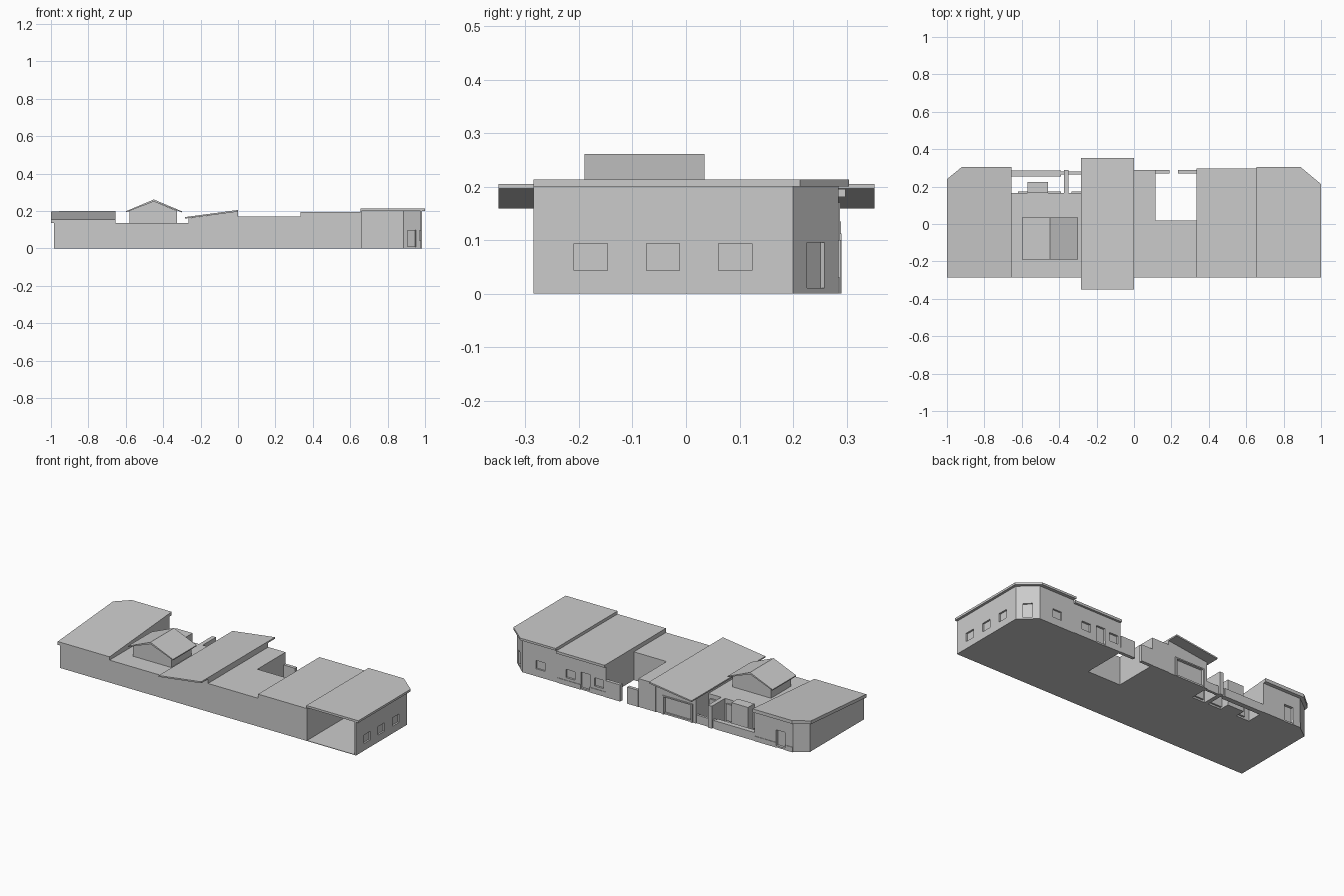
import bpy, bmesh, math
from mathutils import Vector, Matrix

if "Cube" in bpy.data.objects:
    bpy.data.objects.remove(bpy.data.objects["Cube"])

grey = bpy.data.materials.new("plain grey")
grey.diffuse_color = (0.6, 0.6, 0.6, 1)
grey.use_nodes = True
grey.node_tree.nodes["Principled BSDF"].inputs["Base Color"].default_value = grey.diffuse_color


def finish(name, bm):
    bmesh.ops.recalc_face_normals(bm, faces=bm.faces)
    mesh = bpy.data.meshes.new(name)
    bm.to_mesh(mesh)
    bm.free()
    ob = bpy.data.objects.new(name, mesh)
    bpy.context.collection.objects.link(ob)
    mesh.materials.append(grey)
    return ob


def level(z):
    return z if callable(z) else (lambda x, y: z)


def prism(name, outline, z0, z1):
    """Plan outline raised between two heights or sloping planes."""
    bm = bmesh.new()
    low = [bm.verts.new((x, y, level(z0)(x, y))) for x, y in outline]
    high = [bm.verts.new((x, y, level(z1)(x, y))) for x, y in outline]
    bm.faces.new(low)
    bm.faces.new(high)
    n = len(outline)
    for i in range(n):
        j = (i + 1) % n
        bm.faces.new((low[i], low[j], high[j], high[i]))
    return finish(name, bm)


def box(name, x0, x1, y0, y1, z0, z1):
    return prism(name, [(x0, y0), (x1, y0), (x1, y1), (x0, y1)], z0, z1)


def gable(name, profile, y0, y1):
    """Section in x and z, extruded along y."""
    bm = bmesh.new()
    a = [bm.verts.new((x, y0, z)) for x, z in profile]
    b = [bm.verts.new((x, y1, z)) for x, z in profile]
    bm.faces.new(a)
    bm.faces.new(b)
    for i in range(len(a)):
        j = (i + 1) % len(a)
        bm.faces.new((a[i], a[j], b[j], b[i]))
    return finish(name, bm)


def cut(target, cutters):
    for c in cutters:
        m = target.modifiers.new("opening", 'BOOLEAN')
        m.operation = 'DIFFERENCE'
        m.solver = 'EXACT'
        m.object = c
        c.hide_render = True
        c.hide_viewport = True


def wall(name, p, q, height, openings, thick=0.01):
    """Thin wall from p to q, its outside on the left, with recessed panes."""
    p, q = Vector((*p, 0)), Vector((*q, 0))
    d = (q - p).normalized()
    n = Vector((-d.y, d.x, 0))

    def part(label, s0, s1, t0, t1, z0, z1):
        pts = [p + d * s + n * t for s, t in ((s0, t0), (s1, t0), (s1, t1), (s0, t1))]
        return prism(label, [(v.x, v.y) for v in pts], z0, z1)

    body = part(name, 0, (q - p).length, -thick, 0, 0, height)
    for s, w, z0, z1 in openings:
        cut(body, [part(name + "_cutter", s - w / 2, s + w / 2, -0.03, 0.02, z0, z1)])
        part(name + "_pane", s - w / 2 - .002, s + w / 2 + .002, -0.017, -thick, z0 - .002, z1 + .002)


# West wing with a cut corner and a roof rising to the back
slope = lambda x, y: 0.135 + 0.077 * (y + 0.285)
west = prism("west_wing", [(-.985, -.285), (-.655, -.285), (-.655, .285),
                           (-.91, .285), (-.985, .23)], 0, slope)
cut(west, [box("west_door_cutter", -.86, -.80, .27, .32, .01, .105)])
prism("west_roof", [(-1, -.285), (-.655, -.285), (-.655, .305), (-.92, .305), (-1, .24)],
      slope, lambda x, y: slope(x, y) + 0.02)

# Low hall with a gabled roof lantern
box("low_hall", -.655, -.265, -.285, .165, 0, .135)
gable("lantern_wall", [(-.58, .13), (-.325, .13), (-.325, .2), (-.45, .25), (-.58, .2)], -.17, .02)
gable("lantern_roof", [(-.6, .192), (-.45, .25), (-.3, .192), (-.3, .198), (-.45, .261),
                       (-.6, .198)], -.19, .035)

# Back entrance of the low hall
box("entrance_box", -.57, -.46, .165, .225, 0, .155)
box("pillar_wall", -.375, -.35, .165, .29, 0, .135)
for i, (x0, x1) in enumerate(((-.62, -.57), (-.46, -.39), (-.335, -.28))):
    box(f"entrance_frame_{i}", x0, x1, .165, .175, .01, .11)
box("yard_wall_long", -.655, -.39, .255, .285, 0, .05)
box("yard_wall_short", -.39, -.265, .265, .28, 0, .05)

# Middle hall with its tilted, overhanging roof
hall = gable("middle_hall", [(-.265, 0), (0, 0), (0, .196), (-.265, .161)], -.285, .285)
cut(hall, [box("wide_door_cutter", -.235, -.055, .275, .32, .01, .105)])
gable("middle_roof", [(-.283, .159), (0, .196), (0, .205), (-.283, .167)], -.35, .352)
for i, (x0, x1, z0) in enumerate(((-.245, -.235, 0), (-.055, -.045, 0), (-.245, -.045, .105))):
    box(f"wide_door_frame_{i}", x0, x1, .285, .291, z0, .112)

# Connecting block wrapped round an open court
prism("court_block", [(0, -.285), (.333, -.285), (.333, .02), (.115, .02),
                      (.115, .288), (0, .288)], 0, .17)
for i, (x0, x1) in enumerate(((.115, .19), (.235, .333))):
    box(f"court_wall_{i}", x0, x1, .27, .29, 0, .1)

# Inner east block with back windows and a door
inner = box("inner_east_block", .333, .655, -.285, .285, 0, .18)
cut(inner, [box("inner_cutter", x - .03, x + .03, .273, .32, z0, z1)
            for x, z0, z1 in ((.38, .045, .095), (.47, .01, .105), (.57, .045, .095))])
box("inner_east_roof", .333, .655, -.285, .298, .18, .195)

# Outer east wing: open front, thin walls, cut corner
wall("east_partition", (.655, -.285), (.655, .285), .2, [], .004)
wall("east_back_wall", (.655, .285), (.89, .285), .2, [(.115, .06, .045, .095)])
wall("east_corner_wall", (.89, .285), (.985, .2), .2, [(.064, .05, .01, .095)])
wall("east_side_wall", (.985, .2), (.985, -.285), .2,
     [(.2 - y, .062, .043, .094) for y in (-.178, -.043, .092)])
prism("east_floor", [(.655, -.285), (.985, -.285), (.985, .2), (.89, .285), (.655, .285)], 0, .003)
prism("east_roof", [(.655, -.285), (1, -.285), (1, .213), (.89, .305), (.655, .305)], .2, .213)

# Low plinths along the back
for i, (x0, x1) in enumerate(((-.80, -.655), (-.91, -.86), (.333, .44), (.50, .655))):
    box(f"back_plinth_{i}", x0, x1, .285, .288, 0, .03)
